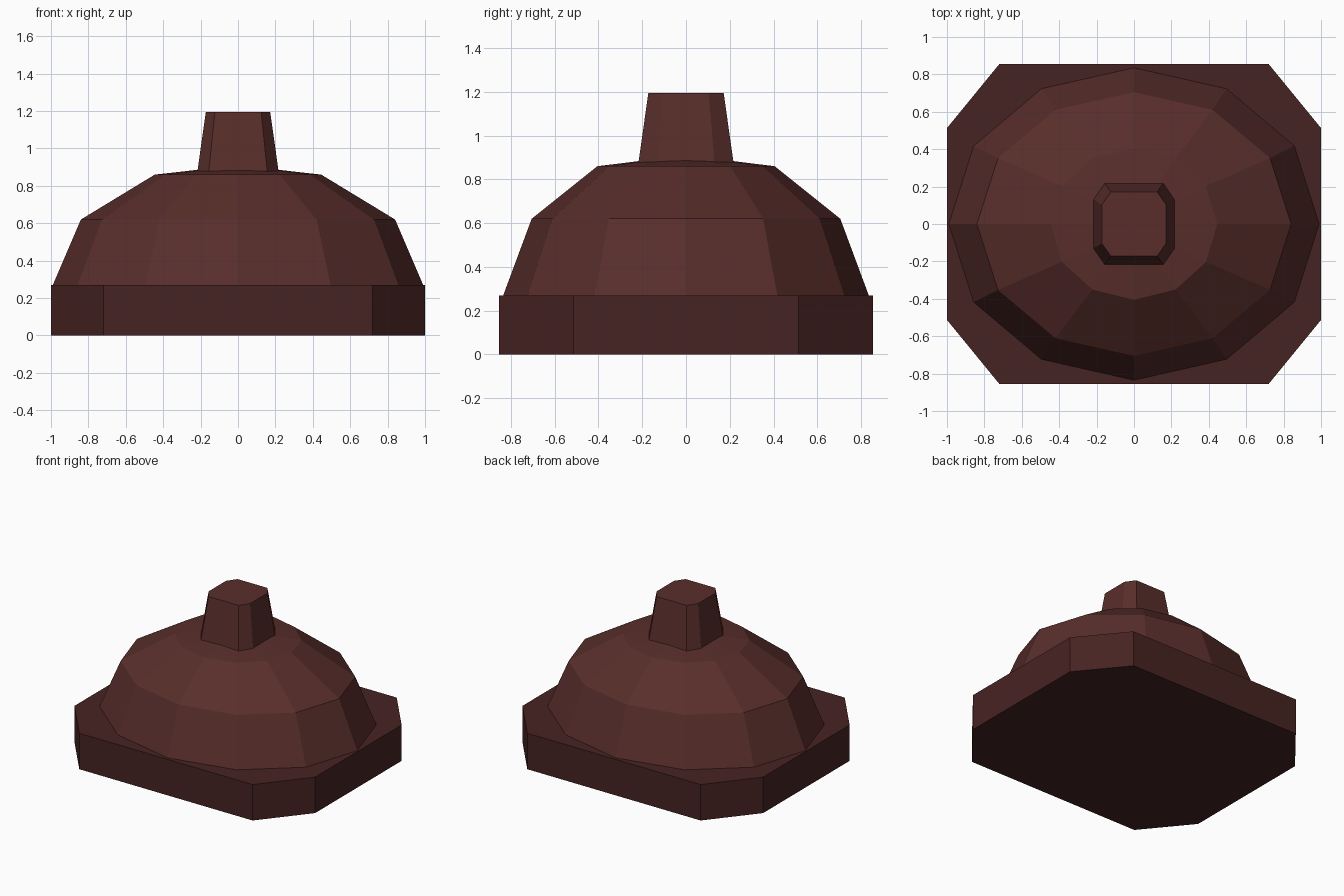
import bpy
import math

if "Cube" in bpy.data.objects:
    bpy.data.objects.remove(bpy.data.objects["Cube"])


def material(name, color):
    mat = bpy.data.materials.new(name)
    mat.diffuse_color = (*color, 1)
    mat.use_nodes = True
    mat.node_tree.nodes["Principled BSDF"].inputs["Base Color"].default_value = mat.diffuse_color
    return mat


def loft(name, rings, mat, apex=None):
    """Join stacked rings with flat faces; close the top with a cap or an apex."""
    n = len(rings[0])
    verts = [v for ring in rings for v in ring]
    faces = [tuple(reversed(range(n)))]
    for r in range(len(rings) - 1):
        for i in range(n):
            a, b = r * n + i, r * n + (i + 1) % n
            faces.append((a, b, b + n, a + n))
    top = (len(rings) - 1) * n
    if apex is None:
        faces.append(tuple(range(top, top + n)))
    else:
        verts.append((0, 0, apex))
        faces += [(top + i, top + (i + 1) % n, len(verts) - 1) for i in range(n)]
    mesh = bpy.data.meshes.new(name)
    mesh.from_pydata(verts, [], faces)
    mesh.materials.append(mat)
    obj = bpy.data.objects.new(name, mesh)
    bpy.context.collection.objects.link(obj)
    return obj


def chamfered(hx, hy, z):
    """Rectangle with cut corners."""
    cx, cy = 0.72 * hx, 0.6 * hy
    quarter = [(hx, cy), (cx, hy)]
    half = quarter + [(-x, y) for x, y in reversed(quarter)]
    return [(x, y, z) for x, y in half + [(-x, -y) for x, y in half]]


def oval(rx, ry, z, n=12):
    return [(rx * math.cos(math.tau * i / n), ry * math.sin(math.tau * i / n), z)
            for i in range(n)]


dark = material("dark_maroon", (0.062, 0.017, 0.016))
maroon = material("maroon", (0.098, 0.027, 0.024))

# Chamfered slab
loft("base", [chamfered(1, 0.855, 0), chamfered(1, 0.855, 0.27)], dark)

# Twelve-sided oval dome
loft("dome", [oval(0.99, 0.835, 0.27), oval(0.84, 0.705, 0.62),
              oval(0.445, 0.405, 0.86)], maroon, apex=0.91)

# Tapered knob on top
loft("knob", [chamfered(0.221, 0.221, 0.85), chamfered(0.172, 0.172, 1.195)], maroon)
